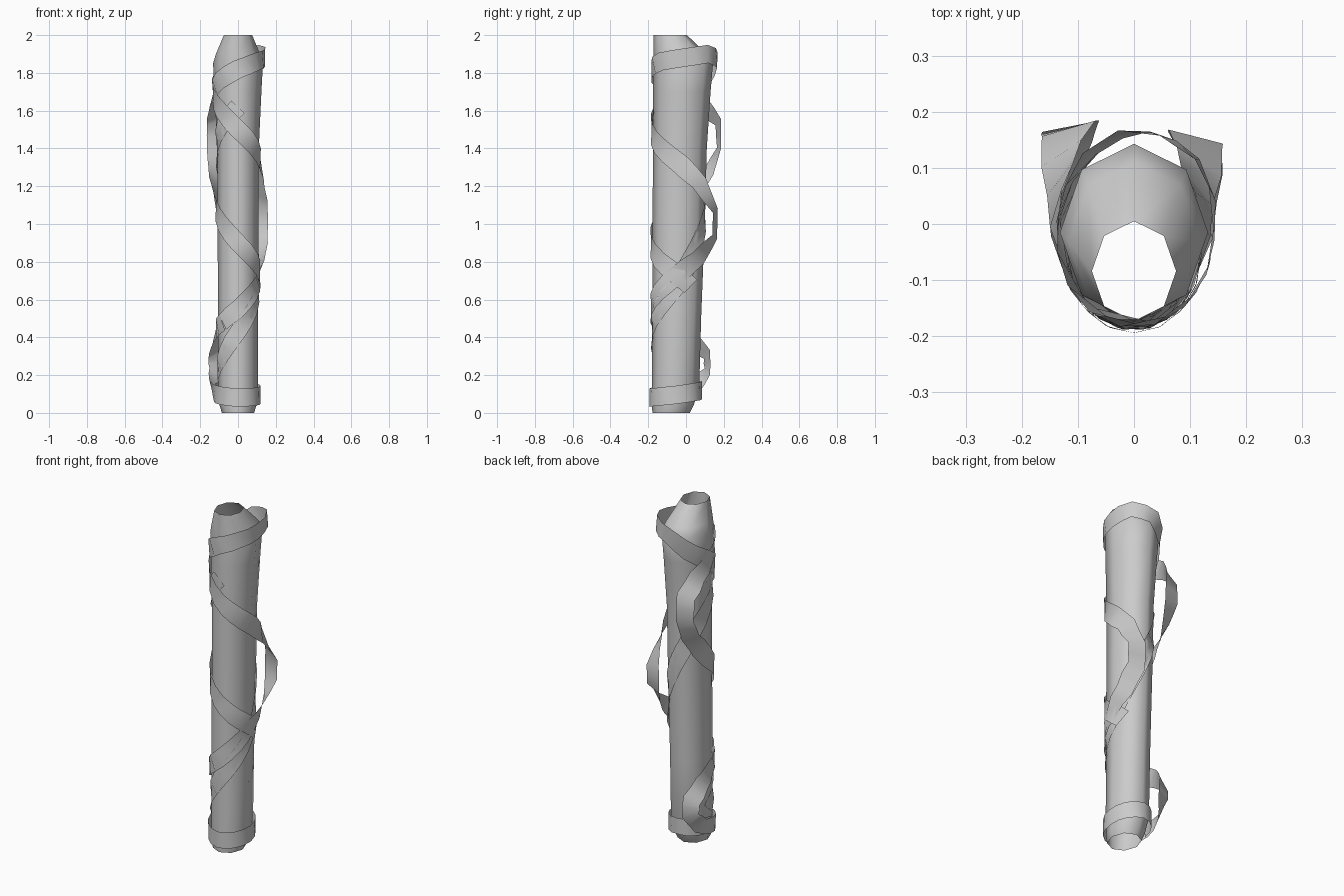
import bpy
from math import sin, cos, radians, hypot

if "Cube" in bpy.data.objects:
    bpy.data.objects.remove(bpy.data.objects["Cube"])

# Tube rings: z, half width, front y, back y
RINGS = [(0, .085, -.178, .02), (.04, .098, -.18, .04), (.13, .106, -.18, .07),
         (.5, .106, -.178, .08), (1.0, .108, -.177, .10), (1.4, .110, -.175, .11),
         (1.7, .124, -.174, .13), (1.85, .132, -.173, .143), (1.9, .117, -.173, .11),
         (2.0, .075, -.173, .005)]


def ring_at(z):
    """Interpolated half width, centre y and half depth of the tube."""
    for a, b in zip(RINGS, RINGS[1:]):
        if z <= b[0]:
            t = (z - a[0]) / (b[0] - a[0])
            w, f, k = (a[i] + (b[i] - a[i]) * t for i in (1, 2, 3))
            return w, (f + k) / 2, (k - f) / 2


def on_tube(deg, z, off=0, clamp=False):
    """Point on the tube: 0 = front, 90 = right, 180 = back."""
    w, c, s = ring_at(min(max(z, .13), 1.85) if clamp else z)
    a = radians(deg)
    return ((w + off) * sin(a), c - (s + off) * cos(a), z)


def make_mesh(name, verts, faces):
    me = bpy.data.meshes.new(name)
    me.from_pydata(verts, [], faces)
    me.update()
    ob = bpy.data.objects.new(name, me)
    bpy.context.collection.objects.link(ob)
    for p in me.polygons:
        p.use_smooth = True
    return ob


def ribbon(name, path, base, half=.048, sub=2):
    """Flat band following (angle, z, bulge) points around the tube."""
    pts = []
    path = [(p + (0,))[:3] for p in path]
    for p, q in zip(path, path[1:]):
        pts += [tuple(p[i] + (q[i] - p[i]) * k / sub for i in range(3)) for k in range(sub)]
    pts.append(path[-1])
    verts = []
    for i, (a, z, b) in enumerate(pts):
        p, q = pts[max(i - 1, 0)], pts[min(i + 1, len(pts) - 1)]
        rad = .125 + b
        du, dz = radians(q[0] - p[0]) * rad, q[1] - p[1]
        n = hypot(du, dz)
        for s in (half, -half):
            ea = a - s * dz / n / rad * 57.3
            ez = max(z + s * du / n, .01)
            outer = cos(radians(ea)) > cos(radians(a))
            tilt = .22 * b * (1 if outer else -1)
            verts.append(on_tube(ea, ez, base + b + tilt, True))
    faces = [(2 * i, 2 * i + 1, 2 * i + 3, 2 * i + 2) for i in range(len(pts) - 1)]
    return make_mesh(name, verts, faces)


# Open eight-sided tube
N = 8
verts = [on_tube(360 * j / N, r[0]) for r in RINGS for j in range(N)]
faces = [(i * N + j, i * N + (j + 1) % N, (i + 1) * N + (j + 1) % N, (i + 1) * N + j)
         for i in range(len(RINGS) - 1) for j in range(N)]
make_mesh("tube", verts, faces)

# Long lace: one half loops out on the left, the other on the right
left_half = [(120, .67), (90, .73), (45, .81), (0, .90), (-45, 1.0), (-90, 1.10),
             (-115, 1.17, .015), (-140, 1.28, .06), (-149, 1.40, .095),
             (-147, 1.54, .085), (-125, 1.63, .03), (-90, 1.69), (-45, 1.76),
             (0, 1.82), (45, 1.86), (90, 1.88), (135, 1.90, .015)]
right_half = [(180, 1.87, .012), (225, 1.77), (270, 1.69), (315, 1.60), (360, 1.50),
              (405, 1.41), (450, 1.32), (488, 1.22, .025), (508, 1.07, .085),
              (508, .93, .085), (488, .82, .035), (450, .73), (405, .64),
              (360, .55), (315, .48), (270, .43), (238, .37, .035)]
ribbon("long_lace", left_half + right_half[:-2], .012)

# Lower lace: small loop on the left, then a band around the foot
foot = [(-45, .48), (-90, .43), (-120, .38, .025), (-143, .31, .07), (-146, .22, .07),
        (-125, .14, .04), (-90, .105, .01), (-45, .09), (0, .08), (45, .085), (90, .095),
        (135, .11), (180, .12), (225, .115), (270, .11)]
ribbon("foot_lace", foot, .014)

# Tight lace crossing the back
back = [(0, 1.62), (-45, 1.52), (-90, 1.40), (-135, 1.26), (-180, 1.08), (-225, .88),
        (-270, .68), (-315, .55), (-360, .43), (-405, .31), (-450, .20)]
ribbon("back_lace", back, .007)
